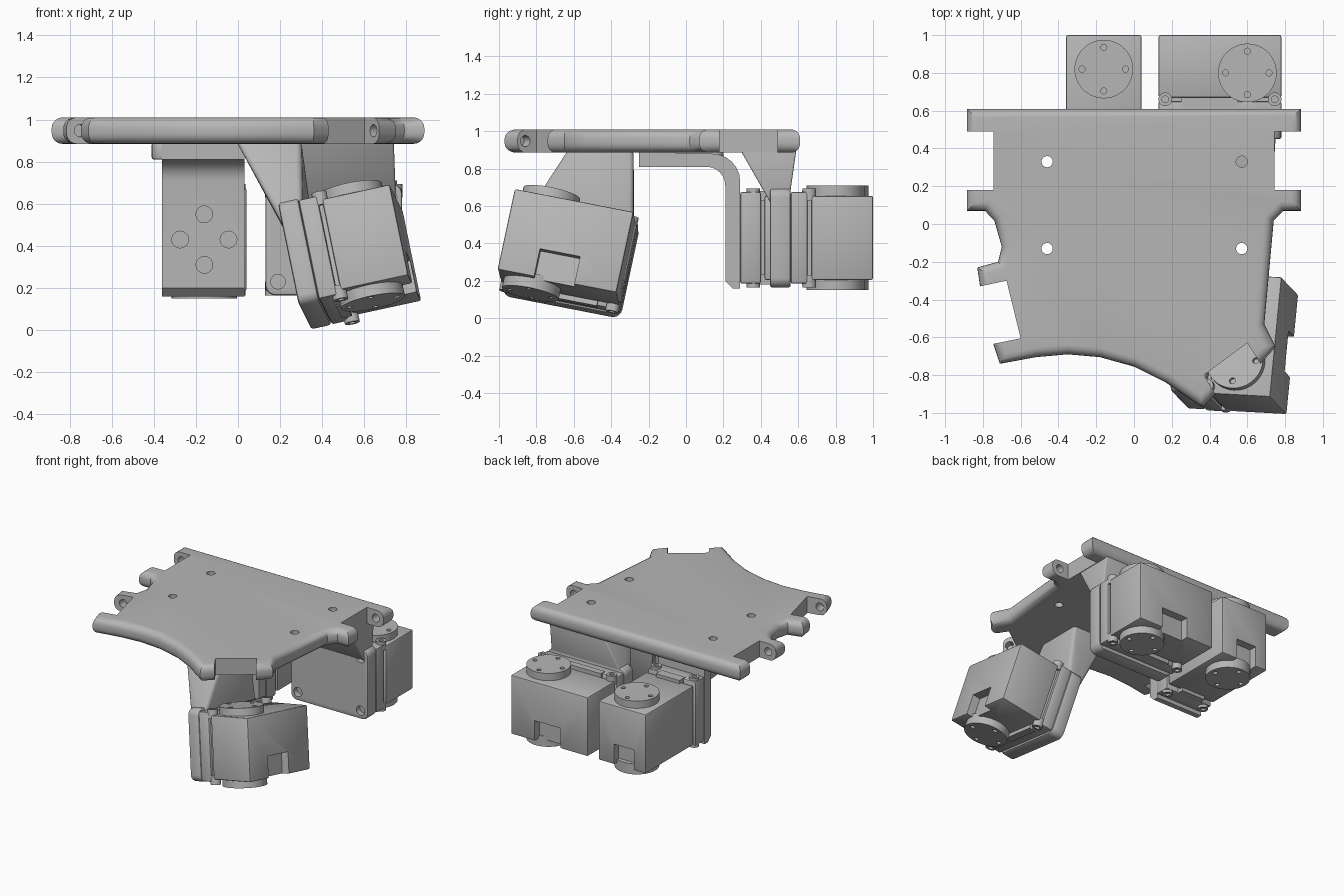
import bpy, bmesh, math
from mathutils import Matrix, Vector

cube = bpy.data.objects.get("Cube")
if cube:
    bpy.data.objects.remove(cube)

gray = bpy.data.materials.new("light gray")
gray.use_nodes = True
gray.diffuse_color = (0.47, 0.47, 0.47, 1)
shader = next(n for n in gray.node_tree.nodes if n.type == "BSDF_PRINCIPLED")
shader.inputs["Base Color"].default_value = gray.diffuse_color

PLATE_TOP, PLATE_BOTTOM = 1.01, 0.885
MID = (PLATE_TOP + PLATE_BOTTOM) / 2
IDENTITY = Matrix.Identity(4)
parts = []


def finish(name, bm, matrix=IDENTITY):
    bmesh.ops.recalc_face_normals(bm, faces=bm.faces)
    mesh = bpy.data.meshes.new(name)
    bm.to_mesh(mesh)
    bm.free()
    mesh.transform(matrix)
    mesh.materials.append(gray)
    obj = bpy.data.objects.new(name, mesh)
    bpy.context.collection.objects.link(obj)
    parts.append(obj)
    return obj


def add_box(bm, low, high):
    low, high = Vector(low), Vector(high)
    place = Matrix.Translation((low + high) / 2) @ Matrix.Diagonal((*(high - low), 1))
    return bmesh.ops.create_cube(bm, size=1, matrix=place)["verts"]


def box(name, low, high, matrix=IDENTITY, soft=0.01, corner=0, axis=1):
    """Box with soft edges; edges along one axis can get a larger radius."""
    bm = bmesh.new()
    add_box(bm, low, high)
    if corner:
        along = [e for e in bm.edges if abs((e.verts[0].co - e.verts[1].co).normalized()[axis]) > 0.9]
        bmesh.ops.bevel(bm, geom=along, offset=corner, segments=5, profile=0.5, affect="EDGES")
    if soft:
        edges = [e for e in bm.edges if e.calc_face_angle(0) > 0.8]
        bmesh.ops.bevel(bm, geom=edges, offset=soft, segments=2, profile=0.5, affect="EDGES")
    return finish(name, bm, matrix)


def add_rod(bm, start, end, radius, sides=24):
    start, end = Vector(start), Vector(end)
    turn = (end - start).to_track_quat("Z", "Y").to_matrix().to_4x4()
    bmesh.ops.create_cone(bm, cap_ends=True, segments=sides, radius1=radius, radius2=radius,
                          depth=(end - start).length,
                          matrix=Matrix.Translation((start + end) / 2) @ turn)


def hull(name, points, soft=0.025):
    bm = bmesh.new()
    for p in points:
        bm.verts.new(p)
    bmesh.ops.convex_hull(bm, input=bm.verts)
    bmesh.ops.dissolve_limit(bm, angle_limit=0.03, verts=bm.verts, edges=bm.edges)
    edges = [e for e in bm.edges if e.calc_face_angle(0) > 0.6]
    bmesh.ops.bevel(bm, geom=edges, offset=soft, segments=3, profile=0.5, affect="EDGES")
    return finish(name, bm)


def cut(obj, rods=(), boxes=(), matrix=IDENTITY):
    """Subtract round holes and box notches, then drop the cutter."""
    bm = bmesh.new()
    for rod in rods:
        add_rod(bm, *rod, sides=16)
    for low, high in boxes:
        add_box(bm, low, high)
    cutter = finish("cutter", bm, matrix)
    parts.remove(cutter)
    cutter.hide_render = True
    mod = obj.modifiers.new("holes", "BOOLEAN")
    mod.operation, mod.solver, mod.object = "DIFFERENCE", "EXACT", cutter
    bpy.context.view_layer.objects.active = obj
    bpy.ops.object.modifier_apply(modifier=mod.name)
    bpy.data.objects.remove(cutter)


# Body plate: rounded runs of outline joined by flat-sided hinge notches
outline = [
    (True, [(-.885, .49), (-.885, .61), (.885, .61), (.885, .49)]),
    (False, [(.745, .49), (.745, .18)]),
    (True, [(.885, .18), (.885, .07), (.79, .07), (.74, .02), (.69, -.53), (.75, -.65), (.67, -.74)]),
    (False, [(.6, -.63), (.37, -.8)]),
    (True, [(.43, -.9), (.36, -.97), (.17, -.84), (0, -.755), (-.18, -.705), (-.35, -.69),
            (-.52, -.705), (-.71, -.74), (-.745, -.635)]),
    (False, [(-.6, -.605), (-.675, -.3)]),
    (True, [(-.815, -.33), (-.83, -.23), (-.72, -.2), (-.7, -.12), (-.74, .02), (-.79, .07),
            (-.885, .07), (-.885, .18)]),
    (False, [(-.745, .18), (-.745, .49)]),
]
bm = bmesh.new()
run_of, verts = {}, []
for number, (is_round, points) in enumerate(outline):
    for x, y in points:
        v = bm.verts.new((x, y, PLATE_BOTTOM))
        verts.append(v)
base = bm.faces.new(verts)
top = bmesh.ops.extrude_face_region(bm, geom=[base], use_keep_orig=True)["geom"]
for v in top:
    if isinstance(v, bmesh.types.BMVert):
        v.co.z = PLATE_TOP
bmesh.ops.recalc_face_normals(bm, faces=bm.faces)
for number, (is_round, points) in enumerate(outline):
    for x, y in points:
        run_of[round(x, 3), round(y, 3)] = (number, is_round)
rounded = []
for e in bm.edges:
    a, b = [run_of[round(v.co.x, 3), round(v.co.y, 3)] for v in e.verts]
    flat = abs(e.verts[0].co.z - e.verts[1].co.z) < 0.01
    if a == b and a[1] and flat:
        rounded.append(e)
bmesh.ops.bevel(bm, geom=rounded, offset=0.05, segments=5, profile=0.5, affect="EDGES")
plate = finish("body_plate", bm)
screws = [((x, y, 0.8), (x, y, 1.1), 0.03) for x in (-.46, .57) for y in (.33, -.13)]
pins = [((-.82, .1, MID), (-.82, .56, MID), .03), ((.82, .1, MID), (.82, .56, MID), .03),
        ((-.76, -.25, MID), (-.68, -.7, MID), .03), ((.36, -.89, MID), (.7, -.66, MID), .03)]
cut(plate, screws + pins)

# Servo motor: long along local x, mounted at y = 0, output horns on both z ends
LONG, WIDE, HALF = 0.65, 0.4, 0.225
HORN = Vector((0.47, 0.2, 0))


def servo(name, matrix, end_mounted=False):
    if end_mounted:
        case = box(name + "_case", (.07, 0, -HALF), (LONG, WIDE, HALF), matrix)
        box(name + "_frame", (-.06, 0, -.245), (.05, WIDE, .245), matrix)
        box(name + "_seam", (.04, .02, -.2), (.08, WIDE - .02, .2), matrix, 0)
        ears = [(.01, .04), (.01, WIDE - .04)]
        notch = ((LONG - .06, .13, -.4), (LONG + .1, .3, -.07))
        plug = ((.03, .1), (.1, .3))
    else:
        case = box(name + "_case", (0, .07, -HALF), (LONG, WIDE, HALF), matrix)
        box(name + "_frame", (0, -.04, -.245), (LONG, .05, .245), matrix)
        box(name + "_seam", (.02, .04, -.2), (LONG - .02, .08, .2), matrix, 0)
        ears = [(.035, .06), (LONG - .035, .06)]
        notch = ((.23, WIDE - .06, -.4), (.45, WIDE + .1, -.07))
        plug = ((.12, .02), (.42, .07))
    cut(case, boxes=[notch], matrix=matrix)
    # Output horns with their screw holes
    bm = bmesh.new()
    for side in (-1, 1):
        add_rod(bm, HORN + Vector((0, 0, side * .2)), HORN + Vector((0, 0, side * .28)), .155, 48)
    horns = finish(name + "_horns", bm, matrix)
    holes = []
    for side in (-1, 1):
        for k in range(4):
            spot = HORN + Vector((math.cos(k * math.pi / 2), math.sin(k * math.pi / 2), 0)) * .115
            holes.append((spot + Vector((0, 0, side * .25)), spot + Vector((0, 0, side * .3)), .016))
    cut(horns, holes, matrix=matrix)
    # Screw ears on the corners of the frame
    bm = bmesh.new()
    for x, y in ears:
        for side in (-1, 1):
            add_rod(bm, (x, y, side * .2), (x, y, side * .265), .036)
    lugs = finish(name + "_ears", bm, matrix)
    cut(lugs, [((x, y, s * .25), (x, y, s * .3), .018) for x, y in ears for s in (-1, 1)], matrix=matrix)
    (x0, y0), (x1, y1) = plug
    box(name + "_sockets", (x0, y0, -.25), (x1, y1, .25), matrix, 0)


right_place = Matrix.Translation((.04, .35, .43)) @ Matrix.Rotation(math.pi / 2, 4, "Z")
left_place = Matrix.Translation((.13, .6, .43))
along = Vector((-.095, -.977, .19)).normalized()
up = Vector((-.2, .17, .965))
up = (up - along * up.dot(along)).normalized()
front_place = Matrix.Translation((.436, -.305, .269)) @ Matrix((along, up.cross(along), up)).transposed().to_4x4()
servo("back_right_servo", right_place, True)
servo("back_left_servo", left_place)
servo("front_servo", front_place)

# Back right bracket: bent strip with a curved corner
bm = bmesh.new()
bend = [(.29 - .15 * (1 - math.cos(a)), .73 + .15 * math.sin(a)) for a in (k * math.pi / 12 for k in range(7))]
inner = [(.21 - .1 * (1 - math.cos(a)), .71 + .1 * math.sin(a)) for a in (k * math.pi / 12 for k in range(7))]
profile = [(.29, .16)] + bend + [(-.25, .89), (-.25, .81)] + inner[::-1] + [(.21, .2), (.25, .16)]
face = bm.faces.new([bm.verts.new((-.36, y, z)) for y, z in profile])
for g in bmesh.ops.extrude_face_region(bm, geom=[face], use_keep_orig=True)["geom"]:
    if isinstance(g, bmesh.types.BMVert):
        g.co.x = .03
bracket = finish("back_right_bracket", bm)
box("back_right_bracket_foot", (-.41, -.25, .81), (.02, .2, .89), corner=.05, axis=2)
spots = [(-.16, .55), (-.275, .43), (-.045, .43), (-.16, .31)]
cut(bracket, [((x, .15, z), (x, .24, z), .04) for x, z in spots])

# Back left bracket: panel and tapered web
panel = box("back_left_bracket_panel", (.13, .45, .165), (.78, .56, .695), corner=.05)
cut(panel, [((x, .4, z), (x, .49, z), .035) for x in (.19, .72) for z in (.23, .63)])
hull("back_left_bracket_web",
     [(x, y, .9) for x in (.27, .74) for y in (.29, .59)] +
     [(x, y, .62) for x in (.14, .75) for y in (.45, .55)], .01)

# Front bracket: tilted panel and arm reaching the plate
box("front_bracket_panel", (0, -.14, -.255), (LONG, -.04, .26), front_place, .015, .05)
hull("front_bracket_arm",
     [(x, y, .9) for x in (-.01, .3) for y in (-.63, -.28)] +
     [front_place @ Vector((x, y, .15)) for x in (.01, .62) for y in (-.14, -.04)])

# Smooth the rounds, keep the corners sharp
bpy.ops.object.select_all(action="DESELECT")
for obj in parts:
    obj.select_set(True)
bpy.context.view_layer.objects.active = plate
bpy.ops.object.shade_smooth_by_angle(angle=math.radians(35))
